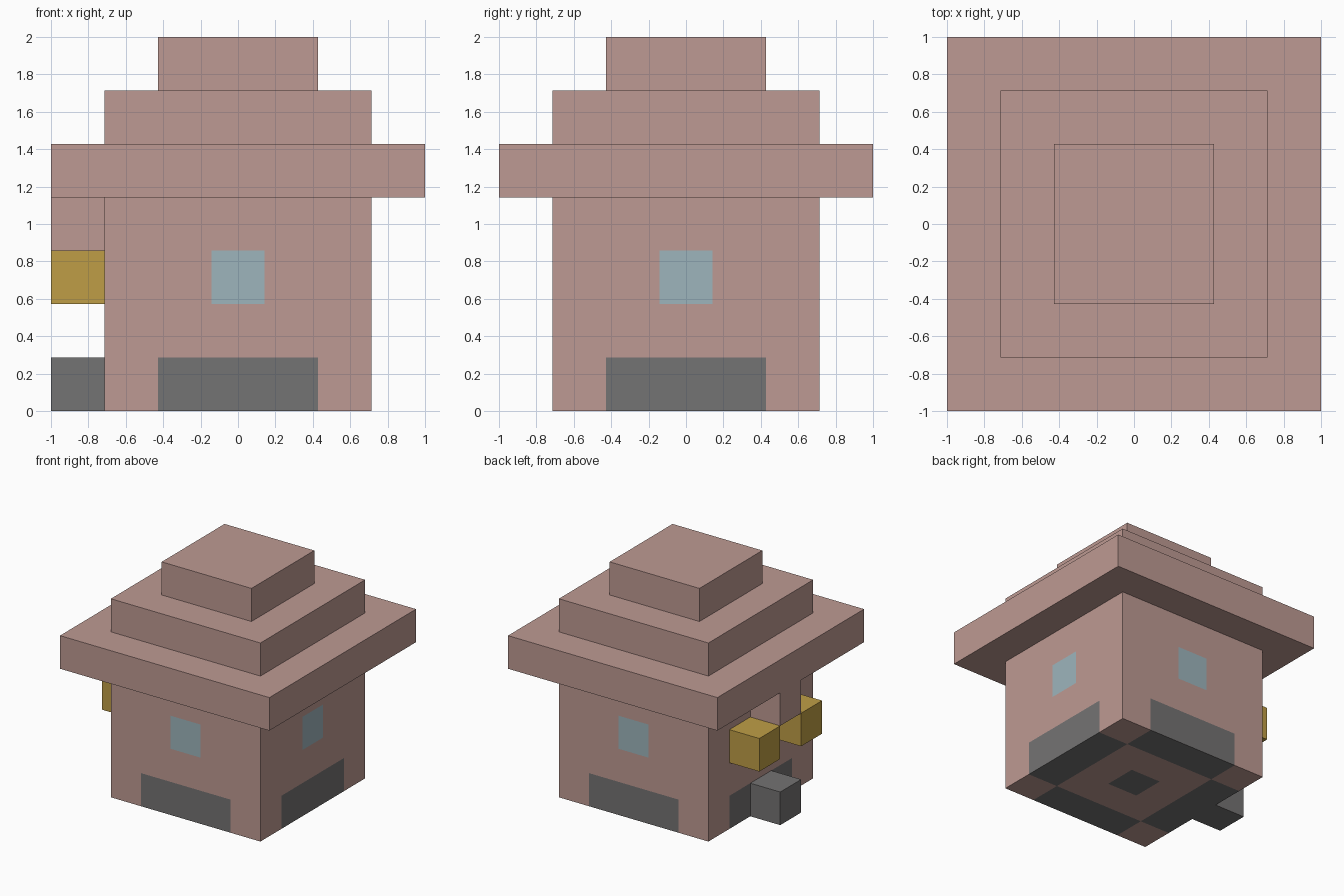
import bpy, bmesh
from mathutils import Vector

default = bpy.data.objects.get("Cube")
if default:
    bpy.data.objects.remove(default)

U = 2 / 7  # size of one block


def material(name, rgb):
    """Flat material from an sRGB colour in 0-255."""
    lin = [((c / 255 + 0.055) / 1.055) ** 2.4 for c in rgb] + [1]
    mat = bpy.data.materials.new(name)
    mat.use_nodes = True
    mat.diffuse_color = lin
    mat.node_tree.nodes["Principled BSDF"].inputs["Base Color"].default_value = lin
    return mat


pink = material("dusty_pink", (190, 154, 147))
grey = material("stone_grey", (116, 115, 115))
blue = material("window_blue", (158, 181, 188))
gold = material("gold", (191, 158, 70))


def box(name, centre, size, mats, cut=False, rule=None):
    """Box measured in blocks; z of the centre is its lower side."""
    bm = bmesh.new()
    bmesh.ops.create_cube(bm, size=1)
    low = Vector((centre[0], centre[1], centre[2] + size[2] / 2))
    for v in bm.verts:
        v.co = Vector(a * b for a, b in zip(v.co, size)) + low
    if cut:  # slice the skin along the block grid
        for axis in range(3):
            normal = Vector((0, 0, 0))
            normal[axis] = 1
            for i in range(1, size[axis]):
                point = normal * (low[axis] - size[axis] / 2 + i)
                bmesh.ops.bisect_plane(bm, geom=bm.verts[:] + bm.edges[:] + bm.faces[:],
                                       plane_co=point, plane_no=normal)
    if rule:
        for f in bm.faces:
            f.material_index = rule(f.calc_center_median())
    bmesh.ops.scale(bm, vec=(U, U, U), verts=bm.verts)
    mesh = bpy.data.meshes.new(name)
    bm.to_mesh(mesh)
    bm.free()
    for m in mats:
        mesh.materials.append(m)
    obj = bpy.data.objects.new(name, mesh)
    bpy.context.collection.objects.link(obj)


def wall_colour(c):
    """Grey base course between the corners, one window per wall."""
    near, far = sorted((abs(c.x), abs(c.y)))
    if c.z < 1 and near < 1.9 and far > 1.9:
        return 1
    if c.z < 0.01 and far < 0.5:
        return 1
    if 2 < c.z < 3 and near < 0.5:
        return 2
    return 0


# House body
box("walls", (0, 0, 0), (5, 5, 4), [pink, grey, blue], True, wall_colour)

# Stepped roof
for i, width in enumerate((7, 5, 3)):
    box(f"roof_tier_{i + 1}", (0, 0, 4 + i), (width, width, 1), [pink])

# Doorway side: step, lintel and a pair of lamps
box("door_step", (-3, 0, 0), (1, 1, 1), [grey])
box("door_lintel", (-3, 0, 3), (1, 1, 1), [pink])
for side, y in (("front", -1), ("back", 1)):
    box(f"{side}_lamp", (-3, y, 2), (1, 1, 1), [gold])
